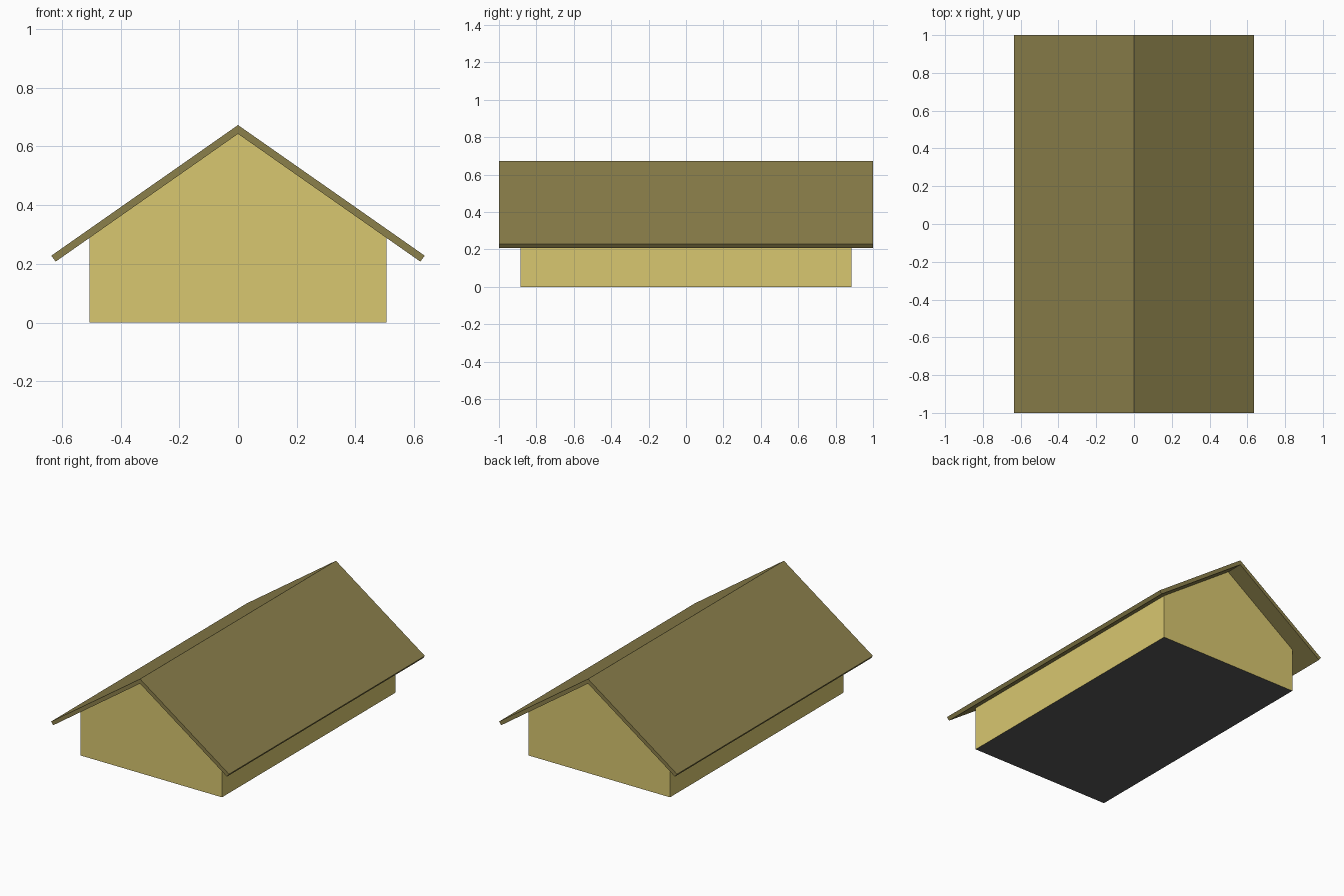
import bpy

if "Cube" in bpy.data.objects:
    bpy.data.objects.remove(bpy.data.objects["Cube"])


def material(name, rgb):
    m = bpy.data.materials.new(name)
    m.diffuse_color = (*rgb, 1)
    m.use_nodes = True
    m.node_tree.nodes["Principled BSDF"].inputs["Base Color"].default_value = m.diffuse_color
    return m


def extrude_profile(name, profile, half_len, mats):
    # Extrude a counter-clockwise (x, z) outline along y
    n = len(profile)
    verts = [(x, y, z) for y in (-half_len, half_len) for x, z in profile]
    faces = [list(range(n)), list(range(2 * n - 1, n - 1, -1))]
    for i in range(n):
        j = (i + 1) % n
        faces.append([j, i, i + n, j + n])
    mesh = bpy.data.meshes.new(name)
    mesh.from_pydata(verts, [], faces)
    for m in mats:
        mesh.materials.append(m)
    mesh.update()
    ob = bpy.data.objects.new(name, mesh)
    bpy.context.collection.objects.link(ob)
    return ob


wall_mat = material("wall_yellow", (0.69, 0.57, 0.16))
roof_mat = material("roof_olive", (0.26, 0.215, 0.07))
base_mat = material("base_grey", (0.1, 0.1, 0.1))

# Gabled walls, with a grey underside
walls = extrude_profile(
    "walls",
    [(-0.506, 0), (0.506, 0), (0.506, 0.289), (0, 0.643), (-0.506, 0.289)],
    0.886, [wall_mat, base_mat])
for p in walls.data.polygons:
    if p.normal.z < -0.9:
        p.material_index = 1

# Folded roof slab with overhanging eaves
extrude_profile(
    "roof",
    [(-0.621, 0.208), (0, 0.643), (0.621, 0.208),
     (0.636, 0.228), (0, 0.673), (-0.636, 0.228)],
    1.0, [roof_mat])
